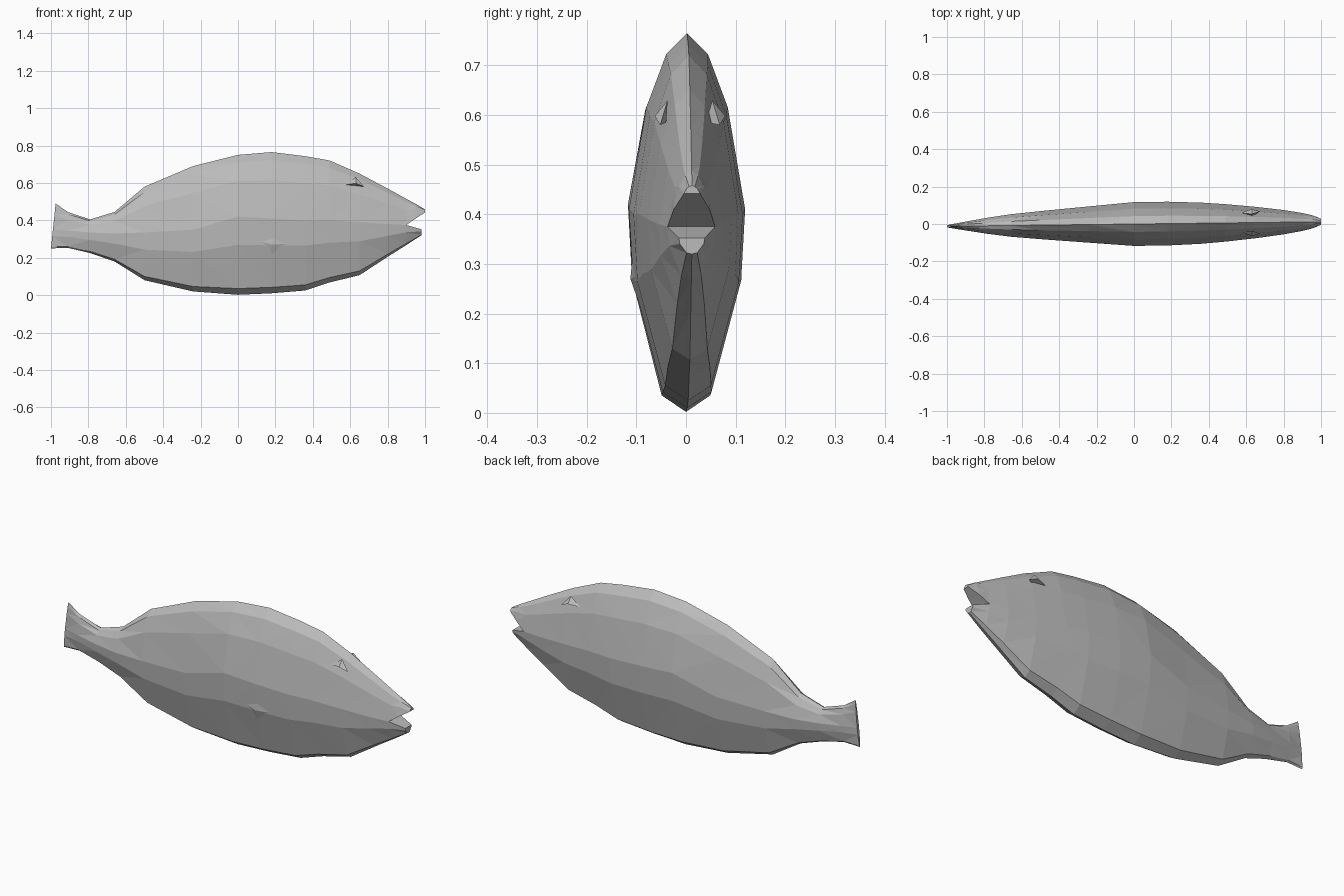
import bpy, bmesh
from mathutils import Vector

cube = bpy.data.objects.get("Cube")
if cube:
    bpy.data.objects.remove(cube, do_unlink=True)

grey = bpy.data.materials.new("fish_grey")
grey.use_nodes = True
colour = (0.5, 0.5, 0.5, 1)
grey.diffuse_color = colour
grey.node_tree.nodes["Principled BSDF"].inputs["Base Color"].default_value = colour

# Half cross-section: height (-1 belly, 0 widest line, 1 back) and width share
PROFILE = [(-1, 0), (-0.92, 0.42), (-0.36, 0.93), (0, 1),
           (0.58, 0.7), (0.88, 0.36), (1, 0)]


def finish(bm, name):
    bmesh.ops.remove_doubles(bm, verts=bm.verts, dist=0.0005)
    bmesh.ops.triangulate(bm, faces=bm.faces)
    bmesh.ops.recalc_face_normals(bm, faces=bm.faces)
    mesh = bpy.data.meshes.new(name)
    bm.to_mesh(mesh)
    bm.free()
    mesh.materials.append(grey)
    obj = bpy.data.objects.new(name, mesh)
    bpy.context.collection.objects.link(obj)
    return obj


def loft(name, stations, profile, lean=0.0):
    """Skin rings given as x, belly, widest line, back, half width."""
    bm = bmesh.new()
    rings = []
    half = [(t, w, 1) for t, w in profile]
    half += [(t, w, -1) for t, w in reversed(profile) if w > 0]
    for x, low, mid, high, width in stations:
        ring = []
        for t, w, side in half:
            z = mid + t * ((high - mid) if t > 0 else (mid - low))
            shear = lean * (z - low) if x < -0.99 else 0
            ring.append(bm.verts.new((x + shear, 0.012 * x + side * w * width, z)))
        rings.append(ring)
    for a, b in zip(rings, rings[1:]):
        for i in range(len(a)):
            j = (i + 1) % len(a)
            bm.faces.new((a[i], a[j], b[j], b[i]))
    bm.faces.new(rings[0])
    bm.faces.new(rings[-1])
    return finish(bm, name)


# Body and tail in one skin
loft("body", [
    (-1.0, 0.25, 0.35, 0.49, 0.008),
    (-0.91, 0.253, 0.345, 0.445, 0.022),
    (-0.79, 0.225, 0.335, 0.405, 0.042),
    (-0.66, 0.18, 0.33, 0.445, 0.06),
    (-0.5, 0.08, 0.335, 0.58, 0.075),
    (-0.24, 0.02, 0.35, 0.69, 0.097),
    (0.0, 0.002, 0.42, 0.75, 0.117),
    (0.18, 0.01, 0.41, 0.765, 0.117),
    (0.36, 0.025, 0.4, 0.743, 0.11),
    (0.49, 0.068, 0.4, 0.72, 0.1),
    (0.65, 0.107, 0.39, 0.65, 0.084),
    (0.8, 0.205, 0.38, 0.57, 0.065),
    (0.9, 0.268, 0.375, 0.515, 0.048),
], PROFILE, lean=0.104)

# Open mouth: two wedge-shaped jaws
loft("upper_jaw", [
    (0.9, 0.375, 0.375, 0.515, 0.048),
    (0.95, 0.41, 0.41, 0.488, 0.036),
    (1.0, 0.442, 0.442, 0.458, 0.016),
], PROFILE[3:])
loft("lower_jaw", [
    (0.9, 0.268, 0.375, 0.375, 0.048),
    (0.98, 0.32, 0.352, 0.352, 0.026),
], PROFILE[:4])

# Small hooked brow over each eye
for side, name in ((1, "left_brow"), (-1, "right_brow")):
    bm = bmesh.new()
    outline = [(0.57, 0.052, 0.59), (0.63, 0.071, 0.598),
               (0.675, 0.06, 0.58), (0.63, 0.045, 0.63)]
    top = [bm.verts.new((x, side * y + 0.008, z)) for x, y, z in outline]
    base = bm.verts.new((0.63, side * 0.04, 0.585))
    bm.faces.new(top)
    for i in range(4):
        bm.faces.new((top[i], top[(i + 1) % 4], base))
    finish(bm, name)

# Low belly fin folded against each flank
for side, name in ((1, "left_flank_fin"), (-1, "right_flank_fin")):
    bm = bmesh.new()
    pts = [bm.verts.new(Vector((x, side * y, z))) for x, y, z in
           [(0.0, 0.1, 0.32), (0.18, 0.112, 0.27), (0.38, 0.09, 0.28),
            (0.2, 0.1, 0.4), (0.18, 0.07, 0.15)]]
    for a, b, c in ((0, 1, 3), (1, 2, 3), (0, 4, 1), (1, 4, 2), (0, 3, 4), (2, 4, 3)):
        bm.faces.new((pts[a], pts[b], pts[c]))
    finish(bm, name)
